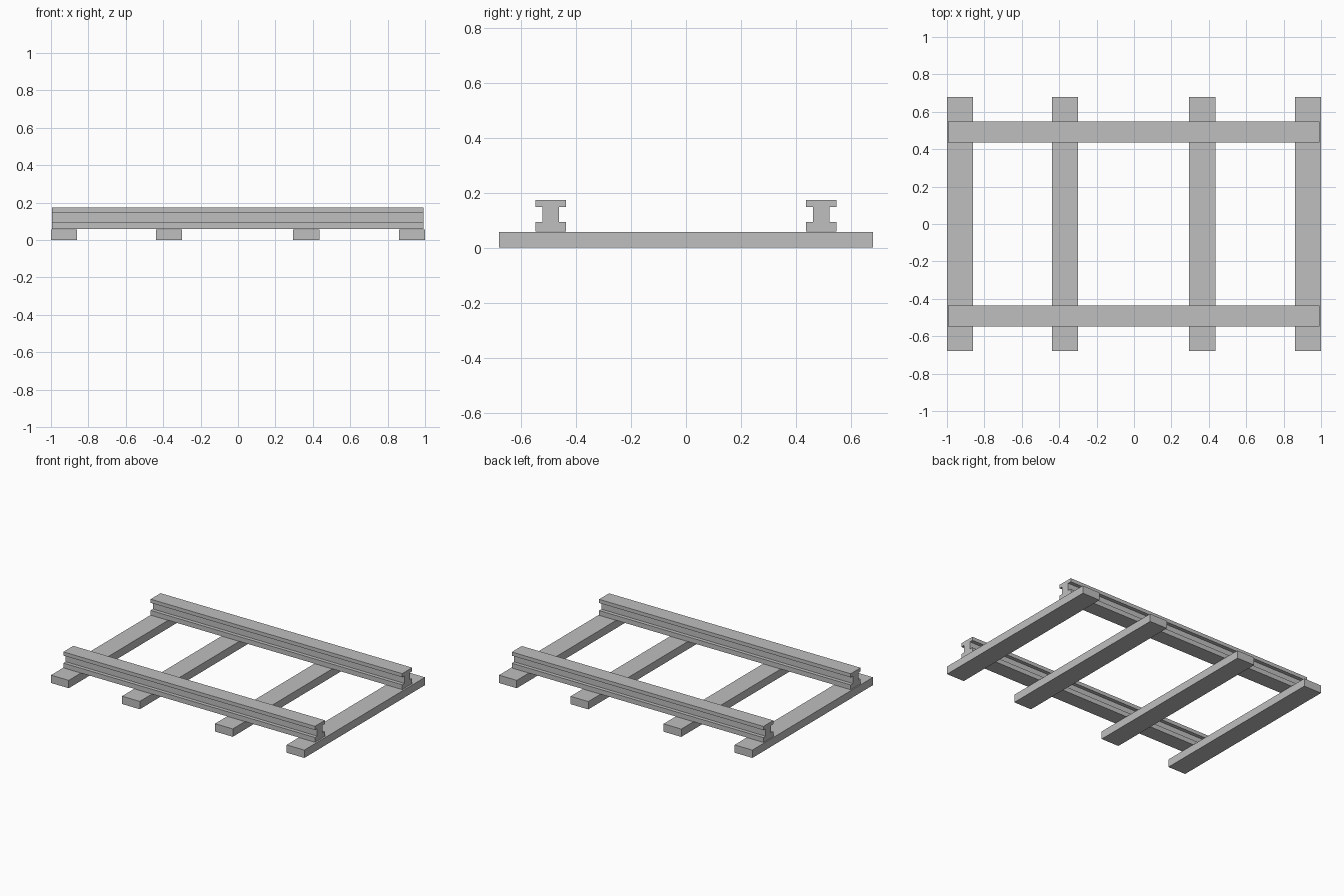
import bpy, bmesh

if "Cube" in bpy.data.objects:
    bpy.data.objects.remove(bpy.data.objects["Cube"])

grey = bpy.data.materials.new("plain grey")
grey.diffuse_color = (0.52, 0.52, 0.52, 1)
grey.use_nodes = True
grey.node_tree.nodes["Principled BSDF"].inputs["Base Color"].default_value = grey.diffuse_color


def extrude_profile(name, profile, x0, x1):
    """Extrude a closed (y, z) profile along x into a capped solid."""
    bm = bmesh.new()
    face = bm.faces.new([bm.verts.new((x0, y, z)) for y, z in profile])
    grown = bmesh.ops.extrude_face_region(bm, geom=[face])["geom"]
    verts = [g for g in grown if isinstance(g, bmesh.types.BMVert)]
    bmesh.ops.translate(bm, verts=verts, vec=(x1 - x0, 0, 0))
    bmesh.ops.recalc_face_normals(bm, faces=bm.faces)
    mesh = bpy.data.meshes.new(name)
    bm.to_mesh(mesh)
    bm.free()
    mesh.materials.append(grey)
    obj = bpy.data.objects.new(name, mesh)
    bpy.context.collection.objects.link(obj)
    return obj


# Sleepers: four flat beams lying across the track
sleeper_width, half_length, sleeper_top = 0.14, 0.68, 0.056
section = [(-half_length, 0), (half_length, 0),
           (half_length, sleeper_top), (-half_length, sleeper_top)]
for i, x in enumerate((-0.93, -0.369, 0.365, 0.93)):
    extrude_profile(f"sleeper_{i + 1}", section,
                    x - sleeper_width / 2, x + sleeper_width / 2)

# Rails: I-beam section with a foot, web and head
half = [(0.056, 0.059), (0.056, 0.093), (0.03, 0.093),
        (0.03, 0.147), (0.056, 0.147), (0.056, 0.173)]
i_beam = half + [(-y, z) for y, z in reversed(half)]
for name, y in (("front_rail", -0.492), ("back_rail", 0.492)):
    rail = extrude_profile(name, i_beam, -0.995, 0.991)
    rail.location.y = y
